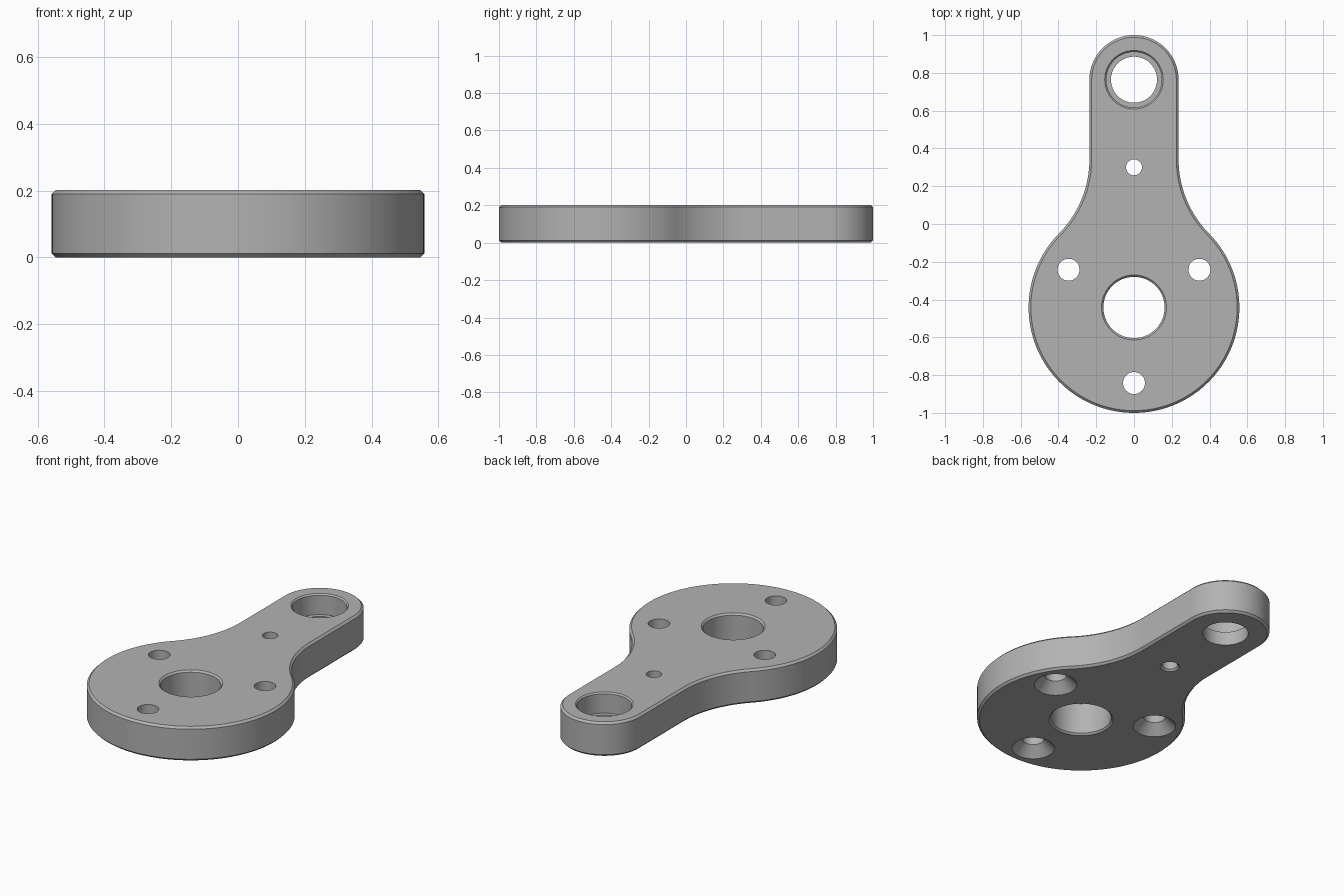
import bpy
import bmesh
from math import acos, cos, pi, radians, sin

if "Cube" in bpy.data.objects:
    bpy.data.objects.remove(bpy.data.objects["Cube"])

HEIGHT, CHAMFER = 0.202, 0.012
DISC_Y, DISC_R = -0.442, 0.558      # large round end
TIP_Y, TIP_R = 0.764, 0.236         # small round end
FILLET_R = 0.56                     # concave neck
OVER = 0.05                         # cutter overshoot

steel = bpy.data.materials.new("satin grey metal")
steel.use_nodes = True
grey = (0.45, 0.45, 0.45, 1)
steel.diffuse_color = grey
steel.node_tree.nodes["Principled BSDF"].inputs["Base Color"].default_value = grey


def arc(cx, cy, r, start, end, steps):
    angles = [start + (end - start) * i / steps for i in range(steps + 1)]
    return [(cx + r * cos(a), cy + r * sin(a)) for a in angles]


def outline(inset):
    """Closed plate outline, moved inward by inset."""
    neck_x = TIP_R + FILLET_R
    reach = DISC_R + FILLET_R
    angle = acos(neck_x / reach)
    neck_y = DISC_Y + reach * sin(angle)
    half = arc(0, DISC_Y, DISC_R - inset, -pi / 2, angle, 56)
    half += arc(neck_x, neck_y, FILLET_R + inset, pi + angle, pi, 20)[1:]
    half += arc(0, TIP_Y, TIP_R - inset, 0, pi / 2, 24)
    return half + [(-x, y) for x, y in half[-2:0:-1]]


def stack(name, layers):
    """Solid made by joining matching loops, each given as (points, z)."""
    bm = bmesh.new()
    rings = [[bm.verts.new((x, y, z)) for x, y in pts] for pts, z in layers]
    n = len(rings[0])
    for low, high in zip(rings, rings[1:]):
        for i in range(n):
            j = (i + 1) % n
            bm.faces.new((low[i], low[j], high[j], high[i]))
    bm.faces.new(rings[0][::-1])
    bm.faces.new(rings[-1])
    mesh = bpy.data.meshes.new(name)
    bm.to_mesh(mesh)
    bm.free()
    obj = bpy.data.objects.new(name, mesh)
    bpy.context.collection.objects.link(obj)
    mesh.materials.append(steel)
    return obj


def hole_cutter(name, x, y, profile):
    """Round cutter from (radius, z) steps, bottom to top."""
    return stack(name, [(arc(x, y, r, 0, 2 * pi, 64)[:-1], z) for r, z in profile])


# Plate with chamfered rims
plate = stack("lever_plate", [
    (outline(CHAMFER), 0), (outline(0), CHAMFER),
    (outline(0), HEIGHT - CHAMFER), (outline(CHAMFER), HEIGHT)])

# Central bore, chamfered at both ends
bore, lip = 0.162, 0.01
top = HEIGHT + OVER
cutters = [hole_cutter("bore_cutter", 0, DISC_Y, [
    (bore + lip + OVER, -OVER), (bore, lip),
    (bore, HEIGHT - lip), (bore + lip + OVER, top)])]

# Three screw holes, countersunk from below
screw, sink = 0.058, 0.056
for i in range(3):
    a = radians(30 + 120 * i)
    cutters.append(hole_cutter("screw_cutter", 0.4 * cos(a), DISC_Y + 0.4 * sin(a), [
        (screw + sink + OVER, -OVER), (screw, sink), (screw, top)]))

# Small pin hole in the neck
cutters.append(hole_cutter("pin_cutter", 0, 0.3, [
    (0.042 + lip + OVER, -OVER), (0.042, lip), (0.042, top)]))

# Stepped bearing seat in the small end
seat, shelf = 0.147, 0.08
cutters.append(hole_cutter("seat_cutter", 0, TIP_Y, [
    (0.122, -OVER), (0.122, shelf), (seat, shelf),
    (seat, HEIGHT - 0.008), (seat + 0.008 + OVER, top)]))

# Cut the holes and keep the finished mesh
for cutter in cutters:
    cut = plate.modifiers.new(cutter.name, "BOOLEAN")
    cut.operation, cut.solver, cut.object = "DIFFERENCE", "EXACT", cutter
bpy.context.view_layer.update()
result = plate.evaluated_get(bpy.context.evaluated_depsgraph_get())
finished = bpy.data.meshes.new_from_object(result)
plate.modifiers.clear()
plate.data = finished
finished.name = "lever_plate"
for cutter in cutters:
    bpy.data.objects.remove(cutter)

bpy.ops.object.select_all(action="DESELECT")
plate.select_set(True)
bpy.context.view_layer.objects.active = plate
bpy.ops.object.shade_smooth_by_angle(angle=radians(25))
